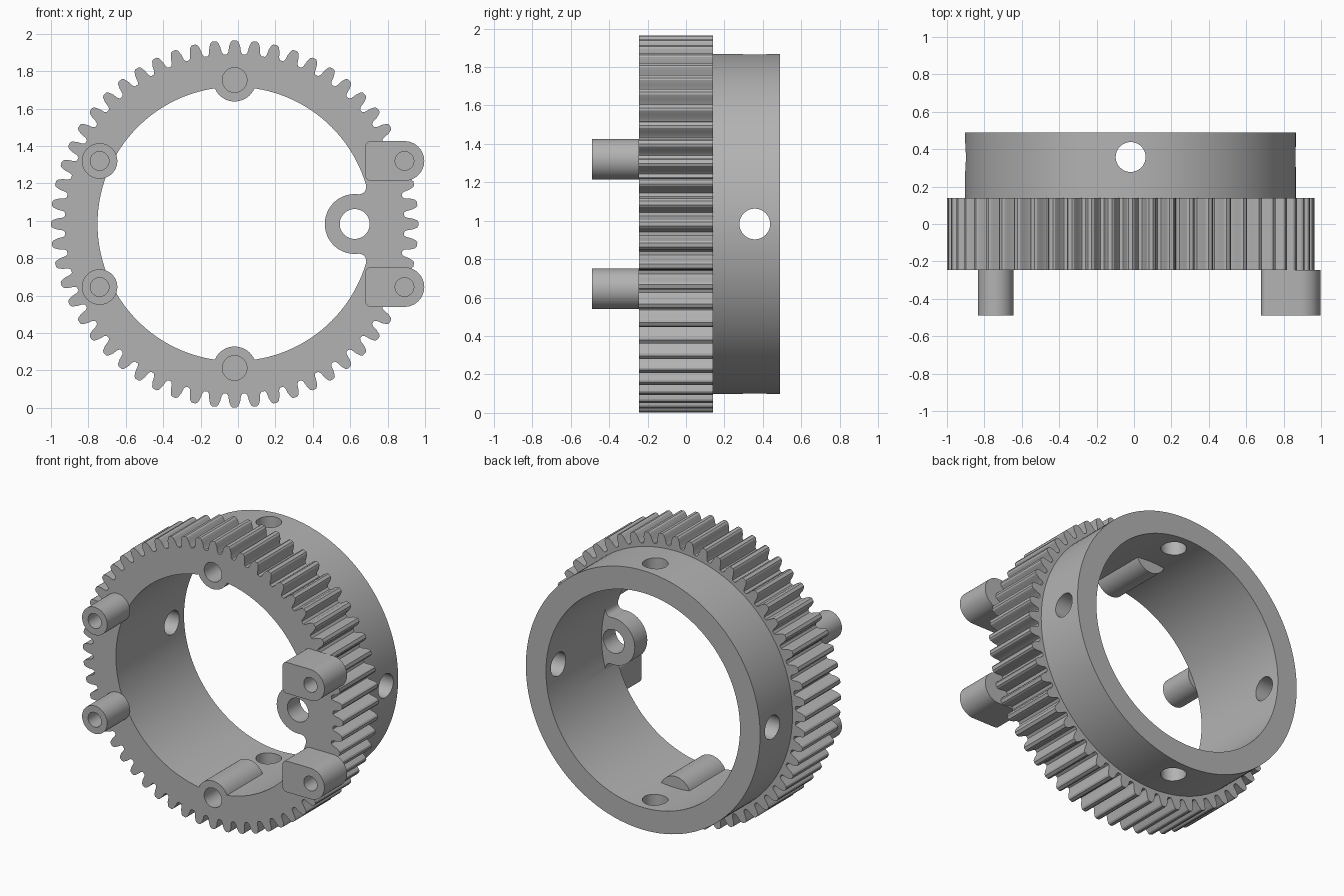
import bpy, bmesh
from math import sin, cos, pi, tau, atan2, sqrt
from mathutils import Matrix, Vector

if "Cube" in bpy.data.objects:
    bpy.data.objects.remove(bpy.data.objects["Cube"], do_unlink=True)

CX, CZ = -0.018, 0.983                 # ring axis
FRONT, STEP, BACK, TIP = -0.245, 0.14, 0.49, -0.49
BORE, COLLAR, TEETH = 0.733, 0.885, 56
HOLE_Y = 0.358

gray = bpy.data.materials.new("plain_gray")
gray.use_nodes = True
gray.diffuse_color = (0.45, 0.45, 0.45, 1)
gray.node_tree.nodes["Principled BSDF"].inputs["Base Color"].default_value = gray.diffuse_color


def prism(name, outline, y0, y1):
    """Extrude an (x, z) outline along y."""
    bm = bmesh.new()
    face = bm.faces.new([bm.verts.new((x, y0, z)) for x, z in outline])
    ext = bmesh.ops.extrude_face_region(bm, geom=[face])
    moved = [v for v in ext["geom"] if isinstance(v, bmesh.types.BMVert)]
    bmesh.ops.translate(bm, verts=moved, vec=(0, y1 - y0, 0))
    bmesh.ops.recalc_face_normals(bm, faces=bm.faces)
    mesh = bpy.data.meshes.new(name)
    bm.to_mesh(mesh)
    bm.free()
    mesh.materials.append(gray)
    obj = bpy.data.objects.new(name, mesh)
    bpy.context.collection.objects.link(obj)
    return obj


def arc(x, z, r, a0, a1, n):
    return [(x + r * cos(a0 + (a1 - a0) * i / n), z + r * sin(a0 + (a1 - a0) * i / n))
            for i in range(n + 1)]


def disc(name, x, z, r, y0, y1, n=48):
    return prism(name, arc(x, z, r, 0, tau, n)[:-1], y0, y1)


def combine(obj, tool, operation):
    mod = obj.modifiers.new("join", "BOOLEAN")
    mod.operation, mod.solver, mod.object = operation, "EXACT", tool
    bpy.ops.object.select_all(action="DESELECT")
    bpy.context.view_layer.objects.active = obj
    obj.select_set(True)
    bpy.ops.object.modifier_apply(modifier=mod.name)
    bpy.data.objects.remove(tool, do_unlink=True)


def cut(obj, tool):
    combine(obj, tool, "DIFFERENCE")


def add(obj, tool):
    combine(obj, tool, "UNION")


# Toothed ring
flank = [(0.908, 0.046), (0.92, 0.037), (0.95, 0.031), (0.974, 0.021), (0.982, 0.011)]
tooth = [(r, -a) for r, a in flank] + [(r, a) for r, a in reversed(flank)]
outline = []
for k in range(TEETH):
    for r, a in tooth:
        t = k * tau / TEETH + a
        outline.append((CX + r * cos(t), CZ + r * sin(t)))
gear = prism("toothed_ring", outline, FRONT, STEP)
cut(gear, disc("bore", CX, CZ, BORE, -1, 1, 128))

# Screw bosses inside the bore at top and bottom
for s in (1, -1):
    add(gear, disc("boss", CX, CZ + s * 0.77, 0.115, FRONT, STEP))
    cut(gear, disc("boss_hole", CX, CZ + s * 0.77, 0.066, -1, 0.08))

# Pierced ear on the left wall, blended into the bore with fillets
ear_x, ear_r, fil = 0.642, 0.16, 0.04
fx = ((BORE - fil) ** 2 - (ear_r + fil) ** 2 + ear_x ** 2) / (2 * ear_x)
fz = sqrt((BORE - fil) ** 2 - fx ** 2)
a_ear, a_ring = atan2(fz, fx - ear_x), atan2(fz, fx)
half = arc(fx, fz, fil, a_ring, a_ear - pi, 10)
upper = [(0.8 * cos(a_ring), 0.8 * sin(a_ring))] + half
lower = [(x, -z) for x, z in reversed(upper)]
rim = arc(ear_x, 0, ear_r, a_ear, tau - a_ear, 40)[1:-1]
ear = prism("ear", [(CX + x, CZ + z) for x, z in upper + rim + lower], FRONT, -0.11)
add(gear, ear)
cut(gear, disc("ear_hole", CX + ear_x, CZ, 0.08, -1, 1))

# Smooth rear collar with four radial holes
collar = disc("rear_collar", CX, CZ, COLLAR, STEP, BACK, 128)
cut(collar, disc("bore", CX, CZ, BORE, -1, 1, 128))
for axis in ("X", "Z"):
    drill = disc("drill", 0, 0, 0.08, -2, 2)
    turn = Matrix.Rotation(pi / 2, 4, "Z" if axis == "X" else "X")
    drill.data.transform(Matrix.Translation(Vector((CX, HOLE_Y, CZ))) @ turn)
    cut(collar, drill)

parts = [gear, collar]
for s, level in ((1, "upper"), (-1, "lower")):
    z = CZ + s * 0.337
    # Round posts on the right
    post = disc(level + "_round_post", -0.74, z, 0.095, TIP, FRONT)
    cut(post, disc("post_hole", -0.74, z, 0.05, -1, FRONT - 0.02))
    # Lug posts on the left: one round end, two softened corners
    shape = (arc(0.89, z, 0.106, -pi / 2, pi / 2, 24)
             + arc(0.71, z + 0.076, 0.03, pi / 2, pi, 6)
             + arc(0.71, z - 0.076, 0.03, pi, 1.5 * pi, 6))
    lug = prism(level + "_lug_post", shape, TIP, FRONT)
    cut(lug, disc("lug_hole", 0.89, z, 0.05, -1, FRONT - 0.02))
    parts += [post, lug]

# Smooth curved walls, keep crisp edges
bpy.ops.object.select_all(action="DESELECT")
for obj in parts:
    obj.select_set(True)
bpy.context.view_layer.objects.active = gear
bpy.ops.object.shade_smooth_by_angle(angle=pi / 7)
